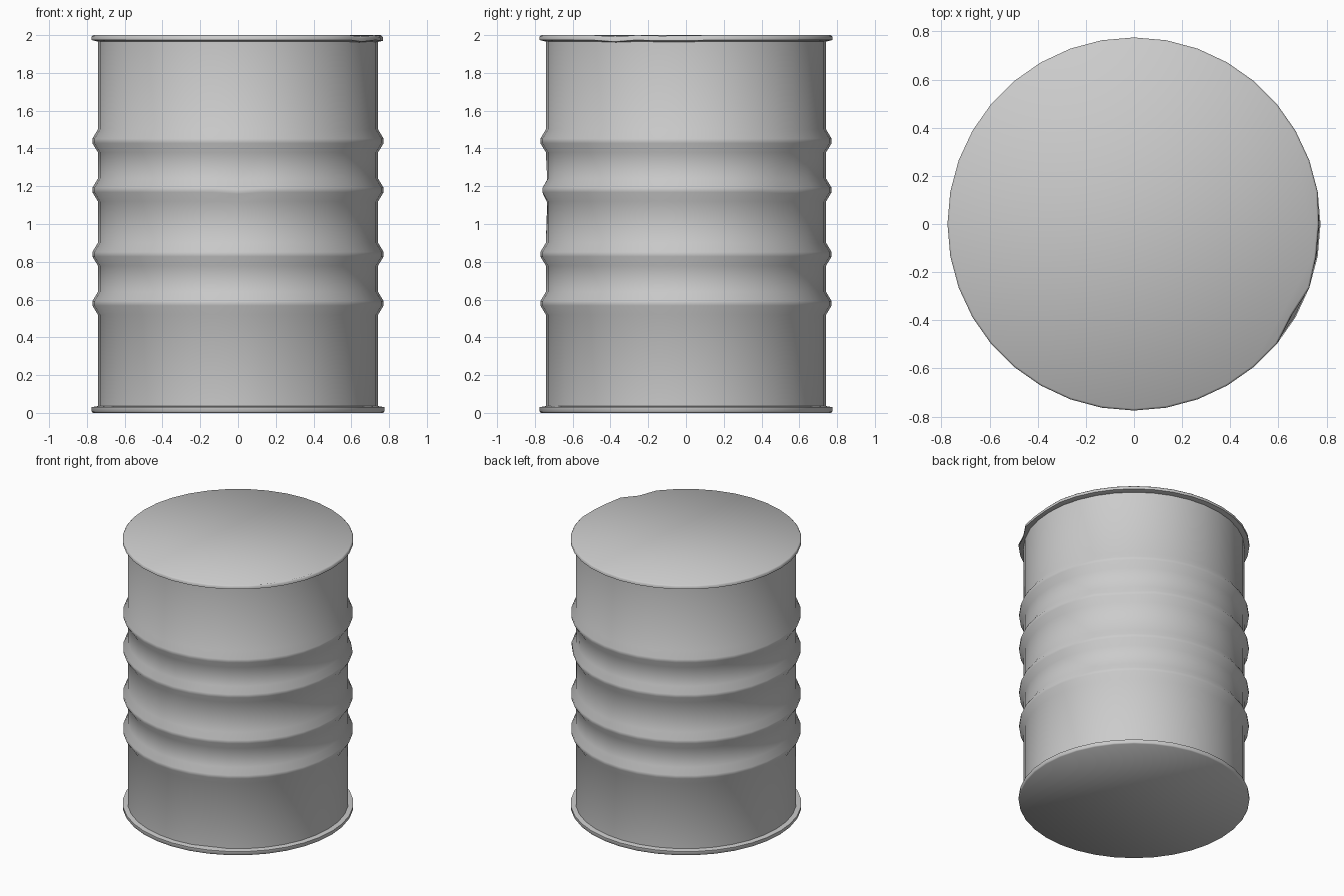
import bpy, bmesh, math
from mathutils import Vector

cube = bpy.data.objects.get("Cube")
if cube:
    bpy.data.objects.remove(cube, do_unlink=True)

SIDES = 36
WALL, RIM = 0.742, 0.775

steel = bpy.data.materials.new("grey steel")
steel.use_nodes = True
GREY = (0.6, 0.6, 0.6, 1)
steel.diffuse_color = GREY
steel.node_tree.nodes["Principled BSDF"].inputs["Base Color"].default_value = GREY


def lathe(name, profile, dents=()):
    """Spin a (radius, height) profile into a closed, capped solid."""
    bm = bmesh.new()
    rings = []
    for r, z in profile:
        rings.append([bm.verts.new((r * math.cos(math.tau * i / SIDES),
                                    r * math.sin(math.tau * i / SIDES), z))
                      for i in range(SIDES)])
    for low, high in zip(rings, rings[1:]):
        for i in range(SIDES):
            j = (i + 1) % SIDES
            bm.faces.new((low[i], low[j], high[j], high[i]))
    bm.faces.new(rings[0][::-1])
    bm.faces.new(rings[-1])
    # Push in small knocks: angle in degrees, height, depth, drop
    for angle, height, depth, drop in dents:
        a = math.radians(angle)
        spot = Vector((RIM * math.cos(a), RIM * math.sin(a), height))
        for v in bm.verts:
            fall = max(0, 1 - (v.co - spot).length / 0.13)
            v.co.x -= math.cos(a) * depth * fall
            v.co.y -= math.sin(a) * depth * fall
            v.co.z -= drop * fall
    mesh = bpy.data.meshes.new(name)
    bm.to_mesh(mesh)
    bm.free()
    mesh.materials.append(steel)
    ob = bpy.data.objects.new(name, mesh)
    bpy.context.collection.objects.link(ob)
    bpy.ops.object.select_all(action="DESELECT")
    ob.select_set(True)
    bpy.context.view_layer.objects.active = ob
    bpy.ops.object.shade_smooth_by_angle(angle=math.radians(55))
    return ob


# Wall with four rolled hoops
wall = [(WALL, 0.02)]
for z in (0.58, 0.84, 1.18, 1.44):
    wall += [(WALL, z - 0.06), (RIM - 0.004, z - 0.012),
             (RIM - 0.004, z + 0.012), (WALL, z + 0.06)]
wall.append((WALL, 1.98))
lathe("drum_wall", wall, [(270, 1.18, 0.015, 0.01), (45, 1.18, 0.02, 0.01),
                          (290, 0.03, 0.015, 0)])

# Flat end plates with a slightly rounded rolled edge
lathe("bottom_plate", [(RIM - 0.006, 0), (RIM, 0.008), (RIM, 0.03),
                       (WALL, 0.036)])
lathe("top_lid", [(WALL, 1.966), (RIM, 1.974), (RIM, 1.992), (RIM - 0.008, 2)],
      [(355, 1.99, 0.015, 0.008), (330, 1.99, 0.02, 0.01)])
